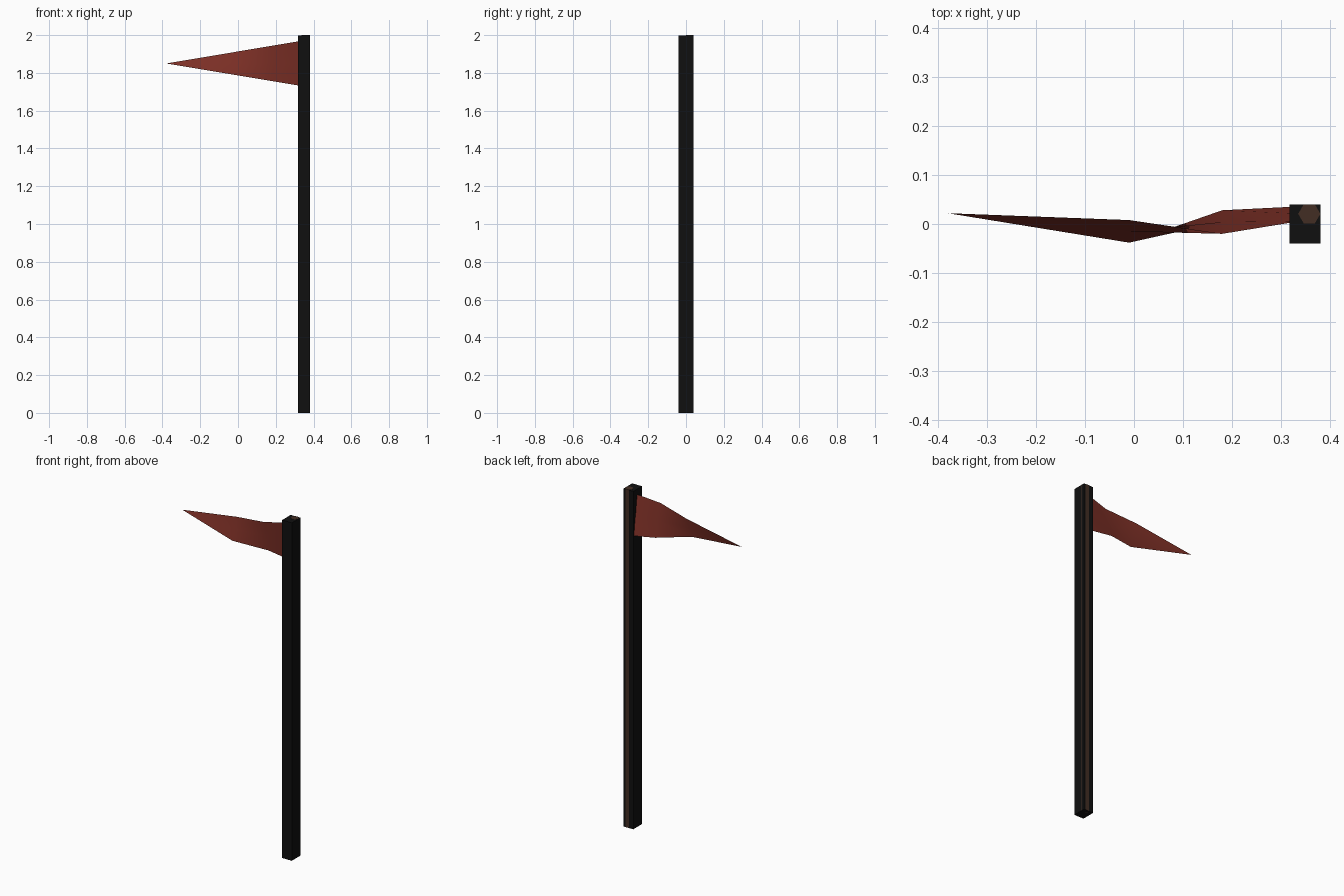
import bpy, bmesh, math

if "Cube" in bpy.data.objects:
    bpy.data.objects.remove(bpy.data.objects["Cube"])


def material(name, rgb):
    m = bpy.data.materials.new(name)
    m.diffuse_color = (*rgb, 1)
    m.use_nodes = True
    m.node_tree.nodes["Principled BSDF"].inputs["Base Color"].default_value = m.diffuse_color
    return m


black = material("black", (0.005, 0.005, 0.005))
brown = material("dark brown", (0.055, 0.027, 0.017))
red = material("dull red", (0.21, 0.03, 0.02))

# Square outer post
bpy.ops.mesh.primitive_cube_add(size=1, location=(0.3485, 0, 0.9995))
post = bpy.context.object
post.name = "square_post"
post.scale = (0.063, 0.08, 1.999)
post.data.materials.append(black)

# Six-sided wooden pole set into the back right of the post
bpy.ops.mesh.primitive_cylinder_add(vertices=6, radius=0.0226, depth=2,
                                    location=(0.3575, 0.0207, 1),
                                    rotation=(0, 0, math.radians(30)))
pole = bpy.context.object
pole.name = "wooden_pole"
pole.data.materials.append(brown)

# Twisted triangular pennant: each column is x, y of top edge, y of bottom edge
columns = [(0.34, 0.006, 0.036), (0.18, -0.02, 0.028), (-0.01, 0.008, -0.038)]
rows = 3
tip_x, tip_z = -0.38, 1.85
bm = bmesh.new()
grid = []
for x, y_top, y_bottom in columns:
    half = 0.167 * (x - tip_x)
    col = []
    for r in range(rows):
        t = r / (rows - 1)
        col.append(bm.verts.new((x, y_top + (y_bottom - y_top) * t,
                                 tip_z + half * (1 - 2 * t))))
    grid.append(col)
tip = bm.verts.new((tip_x, 0.022, tip_z))
for a, b in zip(grid, grid[1:]):
    for r in range(rows - 1):
        bm.faces.new((a[r], b[r], b[r + 1], a[r + 1]))
for r in range(rows - 1):
    bm.faces.new((grid[-1][r], tip, grid[-1][r + 1]))
for f in bm.faces:
    f.smooth = True
mesh = bpy.data.meshes.new("pennant")
bm.to_mesh(mesh)
bm.free()
mesh.materials.append(red)
pennant = bpy.data.objects.new("pennant", mesh)
bpy.context.collection.objects.link(pennant)
